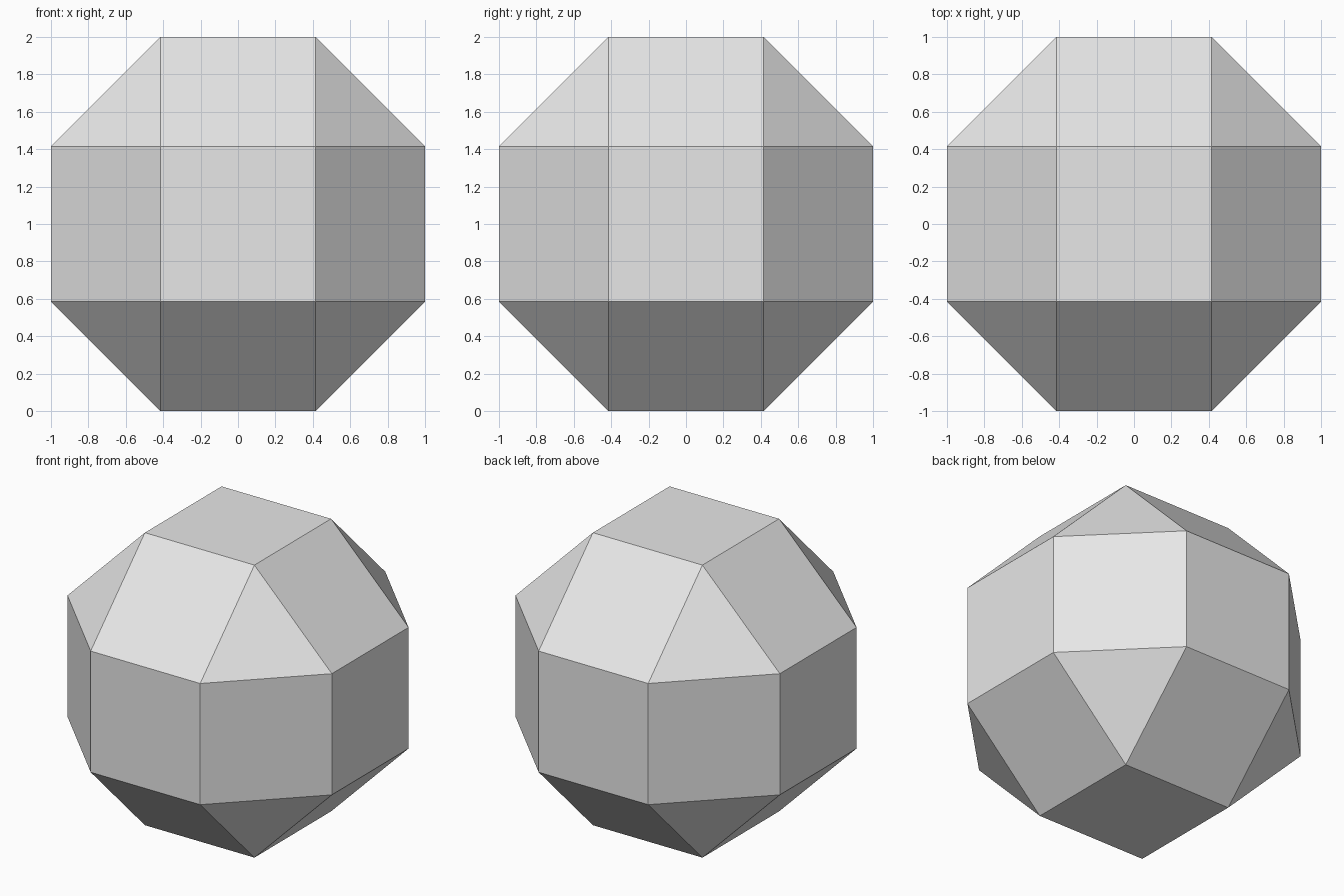
import bpy
import bmesh
import math
from itertools import product
from mathutils import Vector

cube = bpy.data.objects.get("Cube")
if cube:
    bpy.data.objects.remove(cube, do_unlink=True)

# Plain grey material
grey = bpy.data.materials.new("light grey")
grey.use_nodes = True
colour = (0.8, 0.8, 0.8, 1.0)
grey.diffuse_color = colour
grey.node_tree.nodes["Principled BSDF"].inputs["Base Color"].default_value = colour

# Faceted ball: a square pushed out along each of the six axes, wrapped in a hull
half = math.sqrt(2) - 1
bm = bmesh.new()
for axis, sx, sy, sz in product(range(3), (-1, 1), (-1, 1), (-1, 1)):
    corner = Vector((sx, sy, sz)) * half
    corner[axis] /= half
    bm.verts.new(corner + Vector((0, 0, 1)))
bmesh.ops.convex_hull(bm, input=bm.verts[:])

# Merge the hull triangles back into flat squares
bmesh.ops.dissolve_limit(bm, angle_limit=math.radians(1),
                         verts=bm.verts[:], edges=bm.edges[:])
bmesh.ops.recalc_face_normals(bm, faces=bm.faces[:])

mesh = bpy.data.meshes.new("faceted_ball")
bm.to_mesh(mesh)
bm.free()
mesh.materials.append(grey)
ball = bpy.data.objects.new("faceted_ball", mesh)
bpy.context.collection.objects.link(ball)
